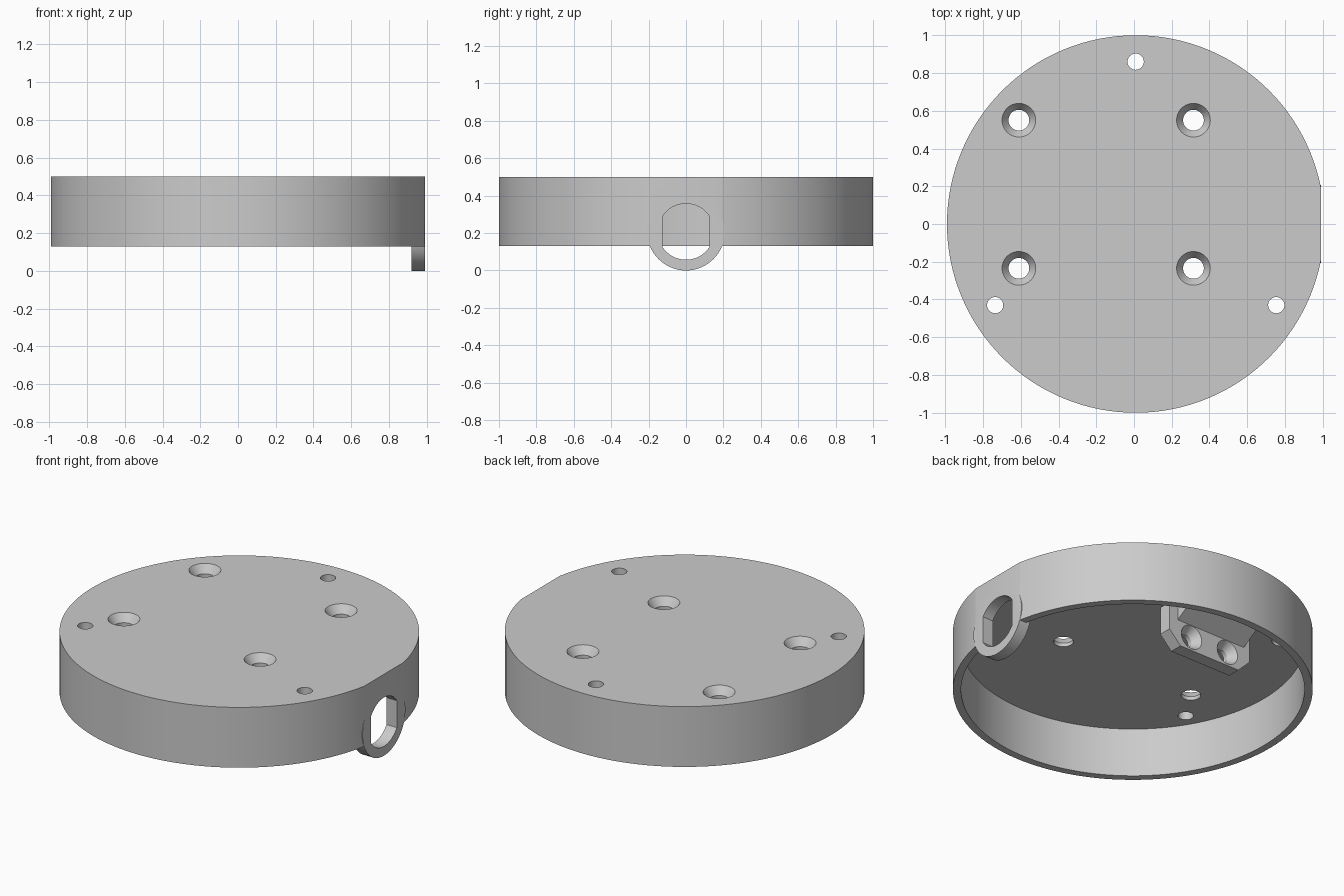
import bpy, bmesh, math
from mathutils import Matrix, Vector

cube = bpy.data.objects.get("Cube")
if cube:
    bpy.data.objects.remove(cube, do_unlink=True)

grey = bpy.data.materials.new("plain_grey")
grey.use_nodes = True
colour = (0.6, 0.6, 0.6, 1)
grey.diffuse_color = colour
grey.node_tree.nodes["Principled BSDF"].inputs["Base Color"].default_value = colour

CX = 0.009                      # axis of the round cover
TOP, RIM, CEILING = 0.5, 0.13, 0.43
FLAT = 0.991                    # flat cut on the side
BX, BY = -0.145, 0.48           # bracket centre and its face


def finish(bm, name):
    bmesh.ops.recalc_face_normals(bm, faces=bm.faces)
    mesh = bpy.data.meshes.new(name)
    bm.to_mesh(mesh)
    bm.free()
    mesh.materials.append(grey)
    obj = bpy.data.objects.new(name, mesh)
    bpy.context.collection.objects.link(obj)
    return obj


def cylinder(name, start, end, r1, r2=None, sides=48):
    """Cylinder or cone running from start to end."""
    a, b = Vector(start), Vector(end)
    turn = (b - a).to_track_quat('Z', 'Y').to_matrix().to_4x4()
    bm = bmesh.new()
    bmesh.ops.create_cone(bm, cap_ends=True, segments=sides, radius1=r1,
                          radius2=r1 if r2 is None else r2, depth=(b - a).length,
                          matrix=Matrix.Translation((a + b) / 2) @ turn)
    return finish(bm, name)


def prism(name, points, push):
    """Extrude a flat outline along push."""
    bm = bmesh.new()
    face = bm.faces.new([bm.verts.new(p) for p in points])
    new = bmesh.ops.extrude_face_region(bm, geom=[face])["geom"]
    bmesh.ops.translate(bm, vec=push, verts=[v for v in new if isinstance(v, bmesh.types.BMVert)])
    return finish(bm, name)


def combine(target, tool, operation):
    """Apply a boolean and remove the tool."""
    mod = target.modifiers.new("cut", 'BOOLEAN')
    mod.operation, mod.solver, mod.object = operation, 'EXACT', tool
    graph = bpy.context.evaluated_depsgraph_get()
    mesh = bpy.data.meshes.new_from_object(target.evaluated_get(graph))
    target.modifiers.clear()
    target.data = mesh
    bpy.data.objects.remove(tool, do_unlink=True)


# Hollow round cover
cover = cylinder("round_cover", (CX, 0, RIM), (CX, 0, TOP), 1, sides=128)
combine(cover, cylinder("hollow", (CX, 0, 0), (CX, 0, CEILING), 0.955, sides=128), 'DIFFERENCE')

# Round lug around the cable opening
LUG_Z = 0.2075
combine(cover, cylinder("lug", (0.92, 0, LUG_Z), (1.05, 0, LUG_Z), LUG_Z, sides=64), 'UNION')
combine(cover, prism("flat_cut", [(FLAT, -1, -1), (FLAT, 1, -1), (FLAT, 1, 1), (FLAT, -1, 1)],
                     (1, 0, 0)), 'DIFFERENCE')

# Cable opening: round top and bottom with straight sides
a0 = math.acos(0.125 / 0.15)
arc = [a0 + (math.pi - 2 * a0) * i / 16 for i in range(17)]
outline = [(0.8, 0.15 * math.cos(a), LUG_Z + 0.15 * math.sin(a))
           for a in arc + [a + math.pi for a in arc]]
combine(cover, prism("cable_opening", outline, (0.4, 0, 0)), 'DIFFERENCE')

# Hanging bracket with chamfered lower corners
half = [(0.29, 0.45), (0.29, 0.26), (0.21, 0.18)]
shape = half + [(-x, z) for x, z in reversed(half)]
combine(cover, prism("bracket", [(BX + x, BY, z) for x, z in shape], (0, -0.08, 0)), 'UNION')

# Sloped gusset between bracket and ceiling
gusset = [(BX - 0.25, BY - 0.03, 0.34), (BX - 0.25, BY, 0.34), (BX - 0.25, BY + 0.13, 0.42),
          (BX - 0.25, BY + 0.13, 0.46), (BX - 0.25, BY - 0.03, 0.46)]
combine(cover, prism("gusset", gusset, (0.48, 0, 0)), 'UNION')

# Two countersunk holes through the bracket
for side in (-1, 1):
    x, z = BX + side * 0.13, 0.265
    combine(cover, cylinder("bracket_hole", (x, BY - 0.2, z), (x, BY + 0.01, z), 0.04), 'DIFFERENCE')
    combine(cover, cylinder("bracket_sink", (x, BY - 0.05, z), (x, BY + 0.002, z), 0.04, 0.075),
            'DIFFERENCE')

# Four countersunk holes in the top
for x in (-0.61, 0.315):
    for y in (-0.235, 0.55):
        combine(cover, cylinder("screw_hole", (x, y, 0.4), (x, y, 0.6), 0.055), 'DIFFERENCE')
        combine(cover, cylinder("screw_sink", (x, y, 0.452), (x, y, TOP + 0.001), 0.055, 0.09),
                'DIFFERENCE')

# Three plain holes spaced evenly near the edge
for i in range(3):
    a = math.radians(90 + 120 * i)
    x, y = CX + 0.86 * math.cos(a), 0.86 * math.sin(a)
    combine(cover, cylinder("edge_hole", (x, y, 0.4), (x, y, 0.6), 0.043, sides=32), 'DIFFERENCE')

bpy.ops.object.select_all(action='DESELECT')
cover.select_set(True)
bpy.context.view_layer.objects.active = cover
bpy.ops.object.shade_smooth_by_angle(angle=math.radians(30))
